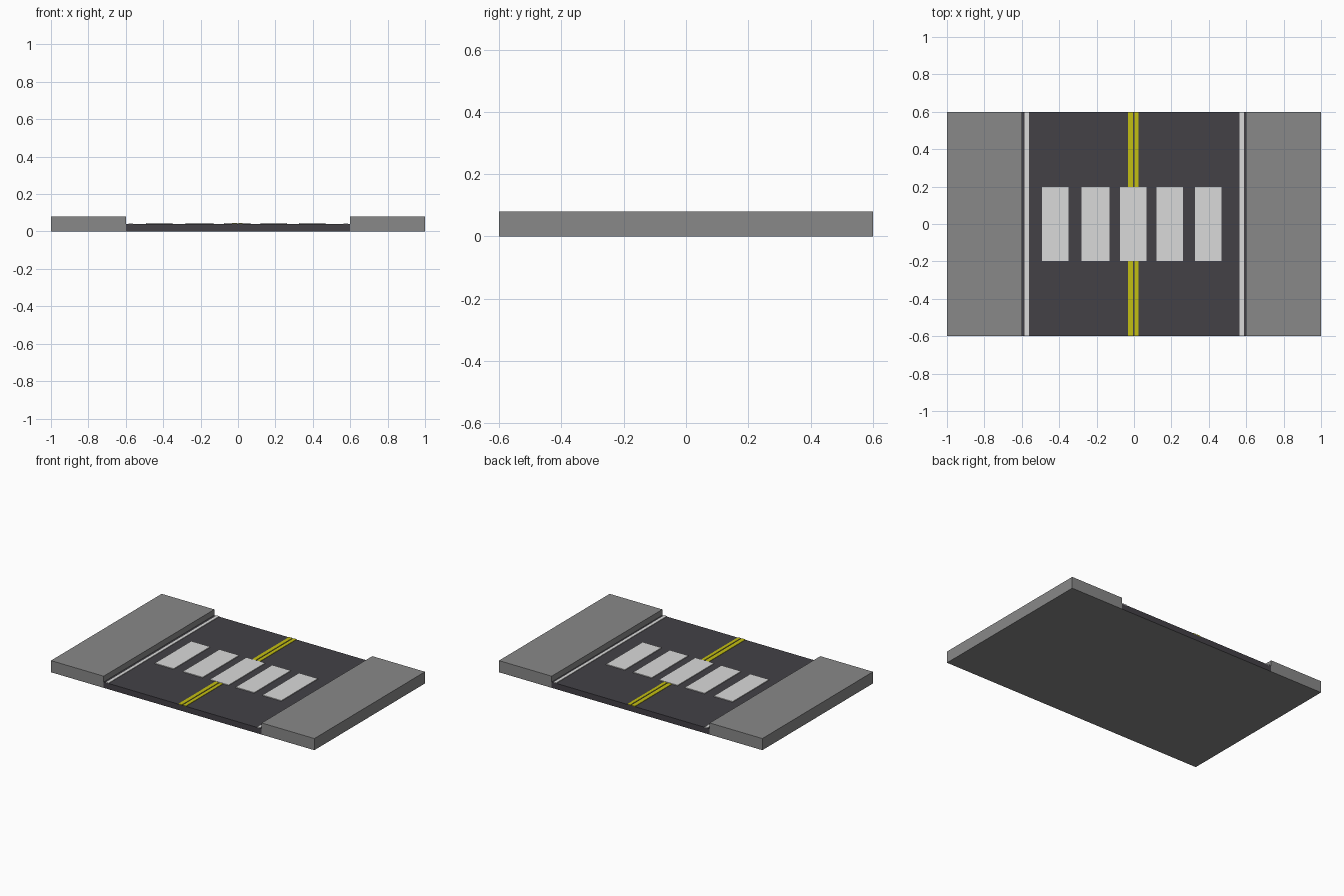
import bpy

if "Cube" in bpy.data.objects:
    bpy.data.objects.remove(bpy.data.objects["Cube"])


def material(name, r, g, b):
    m = bpy.data.materials.new(name)
    m.diffuse_color = (r, g, b, 1.0)
    m.use_nodes = True
    m.node_tree.nodes["Principled BSDF"].inputs["Base Color"].default_value = m.diffuse_color
    return m


concrete = material("concrete_grey", 0.25, 0.25, 0.25)
asphalt = material("asphalt_dark", 0.056, 0.053, 0.062)
white = material("white_paint", 0.70, 0.70, 0.70)
yellow = material("yellow_paint", 0.55, 0.52, 0.006)


def box(name, x0, x1, y0, y1, z0, z1, mat):
    bpy.ops.mesh.primitive_cube_add(size=1)
    o = bpy.context.object
    o.name = name
    for v in o.data.vertices:
        v.co.x = x0 if v.co.x < 0 else x1
        v.co.y = y0 if v.co.y < 0 else y1
        v.co.z = z0 if v.co.z < 0 else z1
    o.data.materials.append(mat)
    return o


ROAD_Z = 0.04
PAINT_Z = 0.044

# Road slab, with a concrete underside
road = box("road", -0.6, 0.6, -0.6, 0.6, 0, ROAD_Z, asphalt)
road.data.materials.append(concrete)
for f in road.data.polygons:
    if f.normal.z < -0.5:
        f.material_index = 1

# Raised pavements on both sides
box("left_sidewalk", -1.0, -0.6, -0.6, 0.6, 0, 0.08, concrete)
box("right_sidewalk", 0.6, 1.0, -0.6, 0.6, 0, 0.08, concrete)

# White edge lines
box("left_edge_line", -0.585, -0.562, -0.6, 0.6, ROAD_Z - 0.003, PAINT_Z, white)
box("right_edge_line", 0.565, 0.588, -0.6, 0.6, ROAD_Z - 0.003, PAINT_Z, white)

# Double yellow centre line
box("left_centre_line", -0.032, -0.006, -0.6, 0.6, ROAD_Z - 0.003, PAINT_Z - 0.001, yellow)
box("right_centre_line", 0.003, 0.025, -0.6, 0.6, ROAD_Z - 0.003, PAINT_Z - 0.001, yellow)

# Crosswalk stripes
for i, (a, b) in enumerate([(-0.493, -0.35), (-0.28, -0.13), (-0.075, 0.068),
                            (0.121, 0.262), (0.325, 0.468)]):
    box(f"crosswalk_stripe_{i + 1}", a, b, -0.198, 0.198, ROAD_Z - 0.003, PAINT_Z + 0.001, white)
